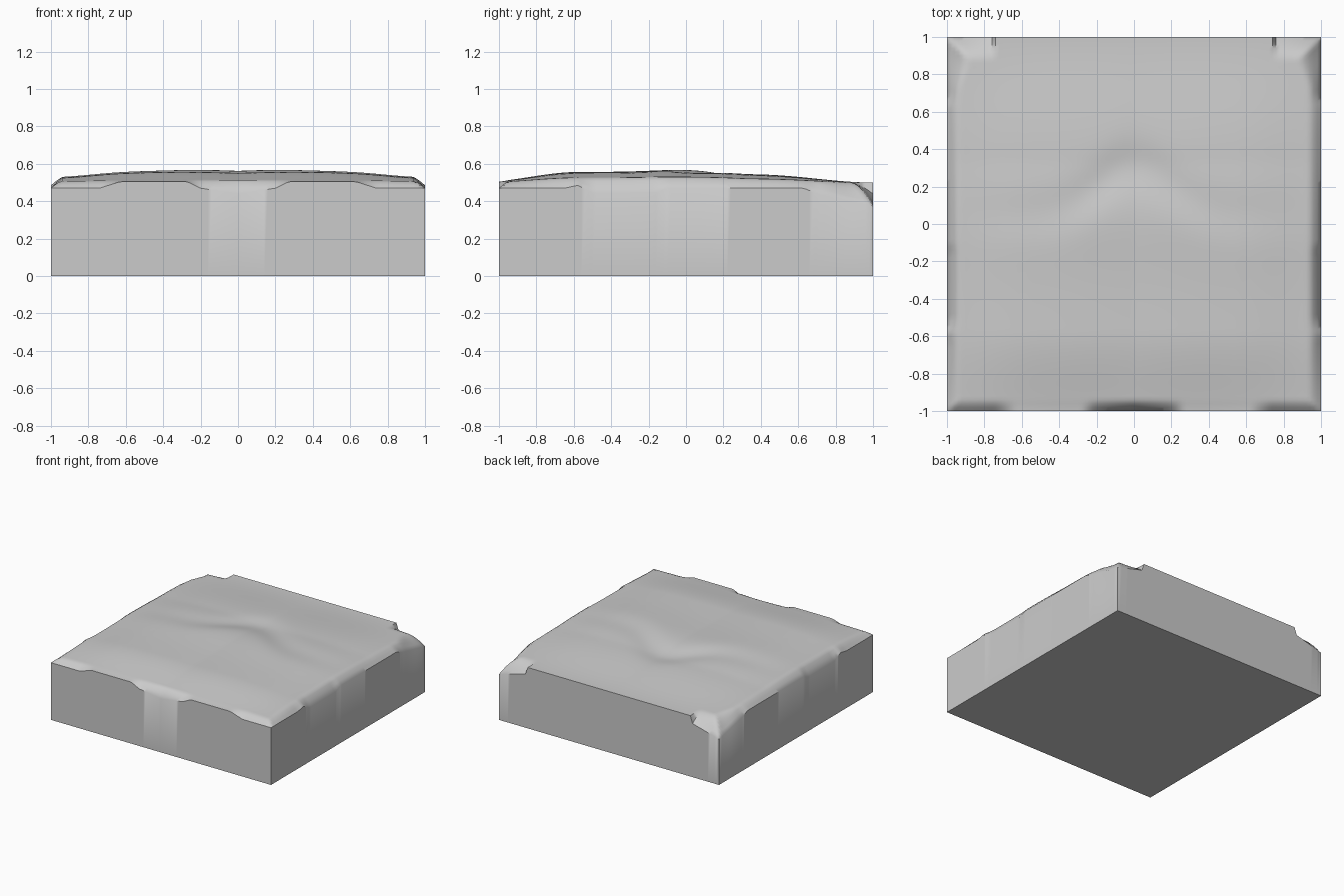
import bpy, bmesh, math

if "Cube" in bpy.data.objects:
    bpy.data.objects.remove(bpy.data.objects["Cube"])

GREY = (0.6, 0.6, 0.6, 1)
mat = bpy.data.materials.new("plain grey")
mat.use_nodes = True
mat.diffuse_color = GREY
mat.node_tree.nodes["Principled BSDF"].inputs["Base Color"].default_value = GREY


def profile(points, t):
    """Height along a polyline of (position, height) pairs."""
    for (a, za), (b, zb) in zip(points, points[1:]):
        if t <= b:
            return za + (zb - za) * (t - a) / (b - a)
    return points[-1][1]


def ease(t):
    t = max(0, min(1, t))
    return t * t * (3 - 2 * t)


# Rim heights along each edge; x profiles are mirrored
FRONT = [(0, .44), (.2, .47), (.27, .505), (.63, .505), (.74, .47), (1, .47)]
SIDE = [(-1, .47), (-.65, .47), (-.58, .485), (-.5, .445), (-.16, .445),
        (-.1, .47), (.63, .47), (.7, .44), (1, .375)]
BACK = [(0, .5), (.75, .5), (.76, .44), (1, .375)]


def swell(x, y):
    """Two soft ridges with a winding valley between them."""
    across = .9 + .1 * math.sin(math.pi * min(x, .6) / .6) - .45 * ease((x - .55) / .45)
    front = .057 * ease((y + 1.12) / .55) * ease((.35 - y) / .65)
    back = .041 * ease((1 - y) / .6) * ease((y + .3) / .6)
    middle = .018 * math.exp(-((y - .05) / .25) ** 2)
    bend = y - .05 - .25 * math.exp(-(x / .28) ** 2)
    valley = .018 * math.exp(-(bend / .13) ** 2) * (1 - x * x)
    return .5 + (front + back + middle) * across - valley


def height(x, y):
    x = abs(x)
    gap, rim, width = min((1 - x, profile(SIDE, y), .07),
                          (1 + y, profile(FRONT, x), .06),
                          (1 - y, profile(BACK, x), .07))
    # the back corners fall away over a wider strip
    if x > .75 and y > .7:
        width = .07 + .06 * ease((y - .7) / .2)
    w = math.sin(math.pi / 2 * min(1, gap / width))
    return rim + (swell(x, y) - rim) * w


# Undulating top
bm = bmesh.new()
bmesh.ops.create_grid(bm, x_segments=100, y_segments=100, size=1)
for v in bm.verts:
    v.co.z = height(v.co.x, v.co.y)
for f in bm.faces:
    f.smooth = True

# Straight walls and flat base
rim_edges = [e for e in bm.edges if e.is_boundary]
walls = bmesh.ops.extrude_edge_only(bm, edges=rim_edges)["geom"]
for v in walls:
    if isinstance(v, bmesh.types.BMVert):
        v.co.z = 0
base_edges = [e for e in walls if isinstance(e, bmesh.types.BMEdge) and e.is_boundary]
bmesh.ops.contextual_create(bm, geom=base_edges)
bmesh.ops.recalc_face_normals(bm, faces=bm.faces)

mesh = bpy.data.meshes.new("ground_block")
bm.to_mesh(mesh)
bm.free()
mesh.materials.append(mat)
block = bpy.data.objects.new("ground_block", mesh)
bpy.context.collection.objects.link(block)
bpy.context.view_layer.objects.active = block
block.select_set(True)
bpy.ops.object.shade_smooth_by_angle(angle=math.radians(40))
